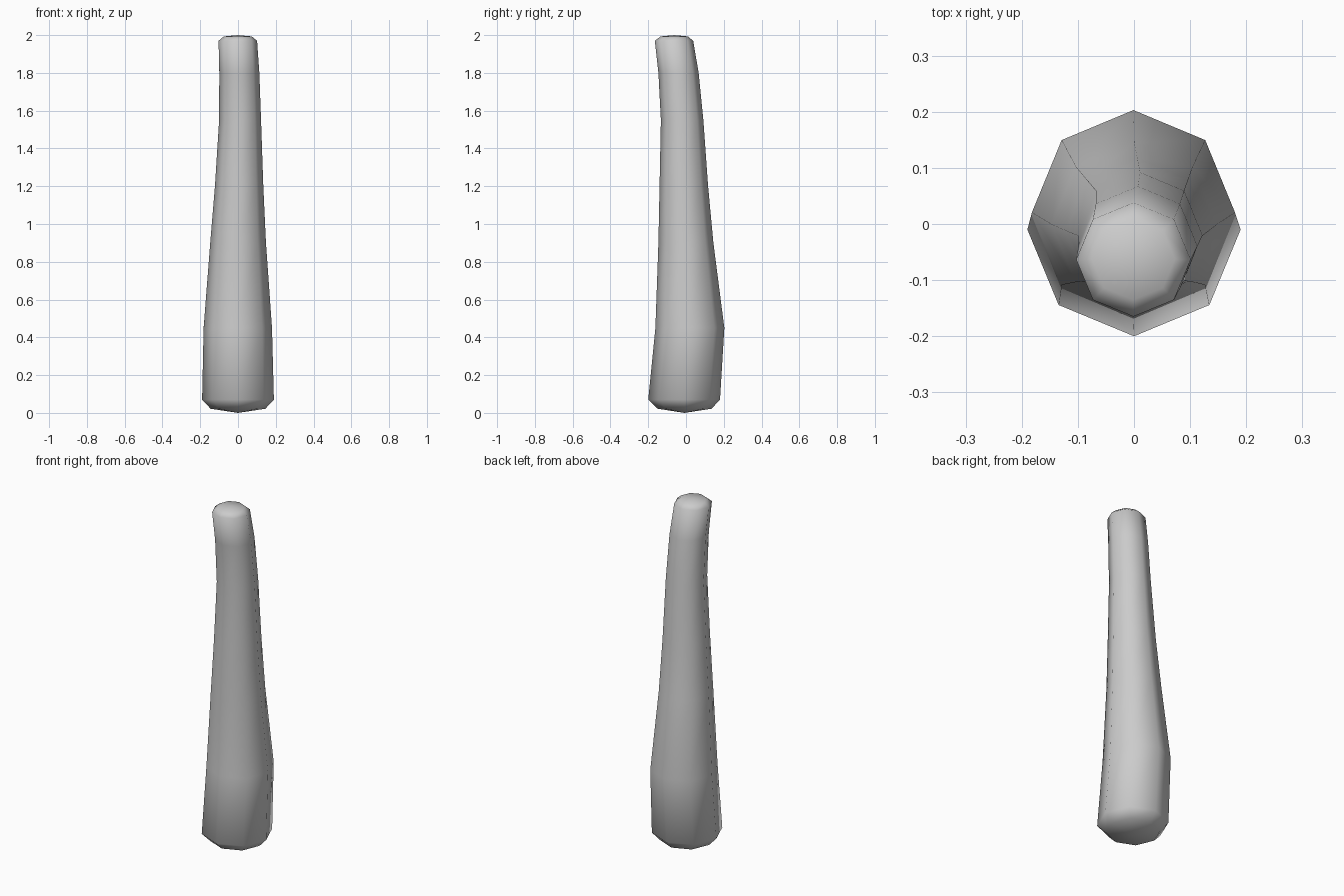
import bpy, bmesh, math

if "Cube" in bpy.data.objects:
    bpy.data.objects.remove(bpy.data.objects["Cube"])

# Ring profile: z, x min, x max, y min, y max
RINGS = [
    (0.022, -0.145, 0.145, -0.15, 0.135),
    (0.07, -0.19, 0.19, -0.20, 0.18),
    (0.45, -0.182, 0.18, -0.162, 0.203),
    (0.90, -0.147, 0.148, -0.146, 0.145),
    (1.20, -0.122, 0.134, -0.140, 0.117),
    (1.55, -0.100, 0.122, -0.133, 0.092),
    (1.80, -0.099, 0.113, -0.146, 0.067),
    (1.97, -0.103, 0.101, -0.165, 0.038),
    (1.993, -0.075, 0.073, -0.135, 0.010),
]
SIDES = 8

bm = bmesh.new()


def ring(z, x0, x1, y0, y1):
    cx, cy = (x0 + x1) / 2, (y0 + y1) / 2
    rx, ry = (x1 - x0) / 2, (y1 - y0) / 2
    return [bm.verts.new((cx + rx * math.cos(math.tau * i / SIDES),
                          cy + ry * math.sin(math.tau * i / SIDES), z))
            for i in range(SIDES)]


def cap(loop, z):
    # Shallow domed end
    x = sum(v.co.x for v in loop) / SIDES
    y = sum(v.co.y for v in loop) / SIDES
    tip = bm.verts.new((x, y, z))
    for i in range(SIDES):
        bm.faces.new((loop[i], loop[(i + 1) % SIDES], tip))


# Tapered, slightly bent shaft
loops = [ring(*r) for r in RINGS]
for a, b in zip(loops, loops[1:]):
    for i in range(SIDES):
        j = (i + 1) % SIDES
        bm.faces.new((a[i], a[j], b[j], b[i]))
cap(loops[0], 0.0)
cap(loops[-1], 2.0)

bmesh.ops.recalc_face_normals(bm, faces=bm.faces)
for f in bm.faces:
    f.smooth = True
mesh = bpy.data.meshes.new("handle_shaft")
bm.to_mesh(mesh)
bm.free()
shaft = bpy.data.objects.new("handle_shaft", mesh)
bpy.context.collection.objects.link(shaft)
